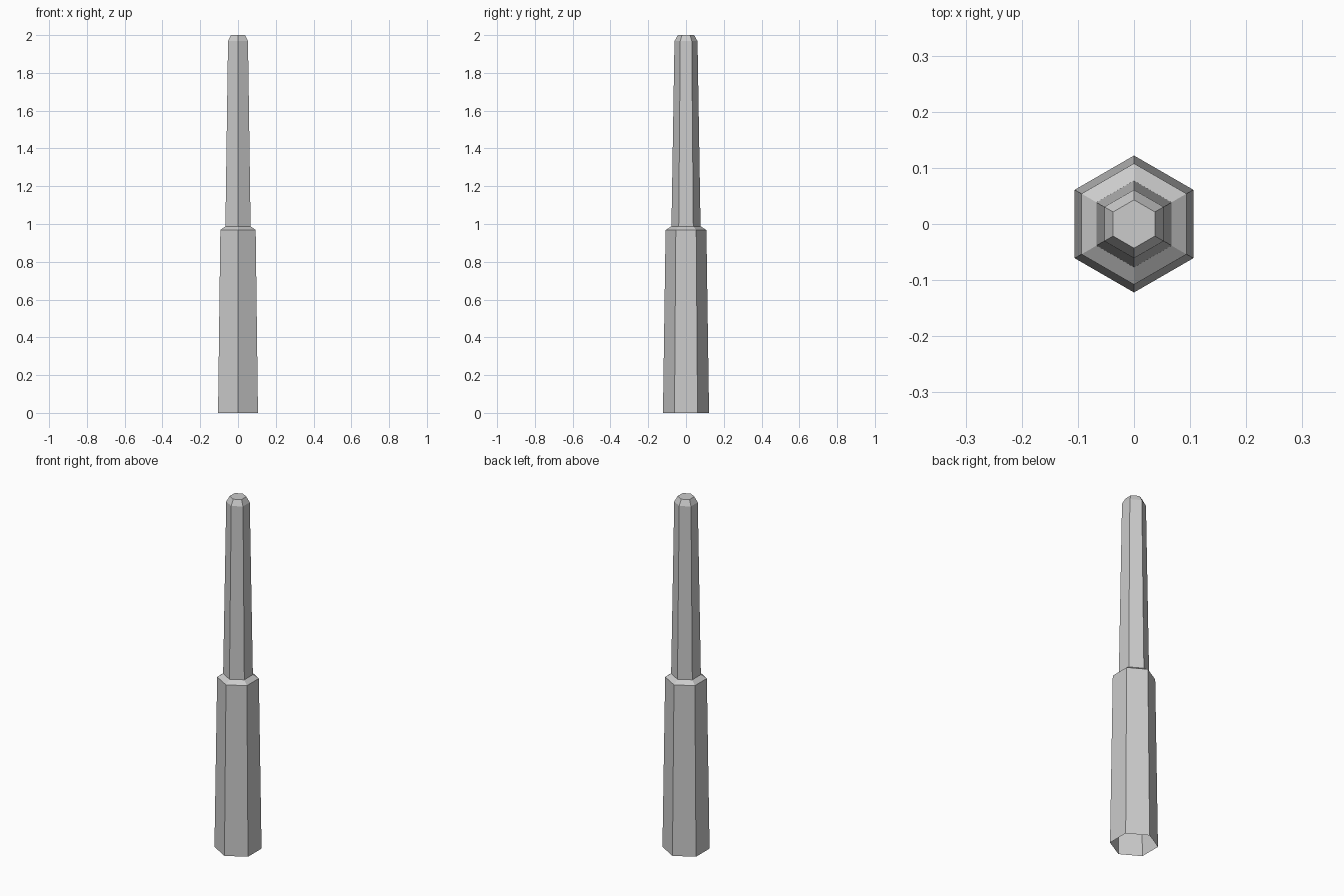
import bpy
import bmesh
from math import cos, sin, pi

cube = bpy.data.objects.get("Cube")
if cube:
    bpy.data.objects.remove(cube, do_unlink=True)

SIDES = 6

# Plain grey for the whole model
GREY = (0.6, 0.6, 0.6, 1.0)
mat = bpy.data.materials.new("light grey")
mat.use_nodes = True
mat.diffuse_color = GREY
mat.node_tree.nodes["Principled BSDF"].inputs["Base Color"].default_value = GREY


def hex_tier(name, profile, cap_top=False):
    """Stack hexagonal rings given as (radius, height), open at the bottom."""
    bm = bmesh.new()
    rings = []
    for radius, z in profile:
        angles = [pi / 2 + 2 * pi * i / SIDES for i in range(SIDES)]
        rings.append([bm.verts.new((radius * cos(a), radius * sin(a), z)) for a in angles])
    for low, high in zip(rings, rings[1:]):
        for i in range(SIDES):
            j = (i + 1) % SIDES
            bm.faces.new((low[i], low[j], high[j], high[i]))
    if cap_top:
        bm.faces.new(rings[-1])
    mesh = bpy.data.meshes.new(name)
    bm.to_mesh(mesh)
    bm.free()
    mesh.materials.append(mat)
    obj = bpy.data.objects.new(name, mesh)
    bpy.context.collection.objects.link(obj)
    return obj


# Wide hollow lower shaft with a sloped shoulder
hex_tier("lower_shaft", [(0.122, 0), (0.108, 0.968), (0.077, 0.988)])

# Narrow upper shaft with a bevelled flat tip
hex_tier("upper_shaft", [(0.077, 0.988), (0.061, 1.968), (0.043, 2.0)], cap_top=True)
